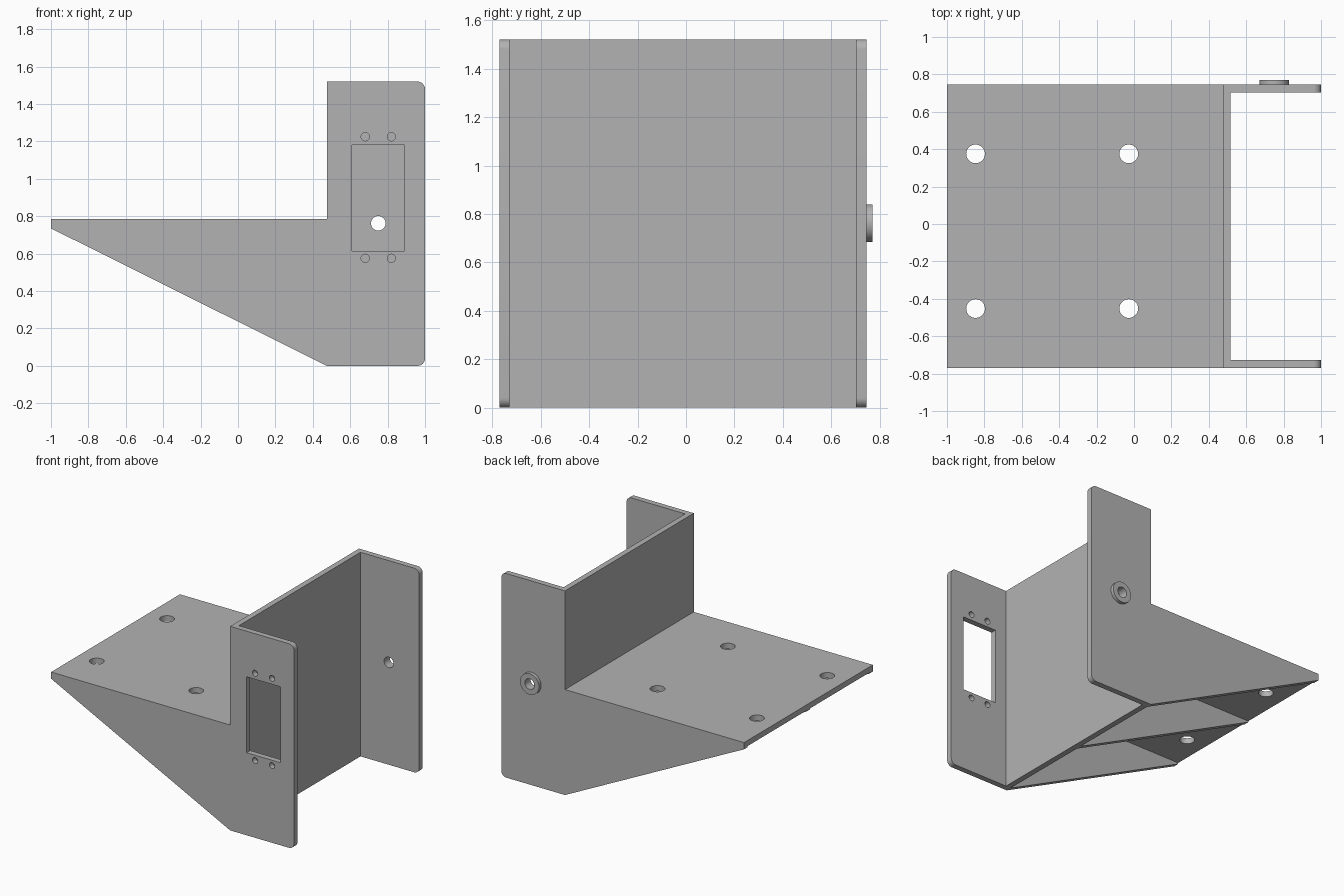
import bpy, bmesh, math
from mathutils import Matrix

cube = bpy.data.objects.get("Cube")
if cube:
    bpy.data.objects.remove(cube, do_unlink=True)

GREY = (0.45, 0.45, 0.45, 1.0)
mat = bpy.data.materials.new("plain grey")
mat.use_nodes = True
mat.diffuse_color = GREY
mat.node_tree.nodes["Principled BSDF"].inputs["Base Color"].default_value = GREY

# Main dimensions
T = 0.042                        # sheet thickness
FRONT, BACK = -0.77, 0.745       # outer faces of the side plates
TIP, WALL, END = -1.0, 0.475, 1.0
SHELF, TOP, TIP_Z = 0.785, 1.52, 0.735
MID = (FRONT + BACK) / 2


def add_object(name, bm):
    bmesh.ops.recalc_face_normals(bm, faces=bm.faces)
    mesh = bpy.data.meshes.new(name)
    bm.to_mesh(mesh)
    bm.free()
    mesh.materials.append(mat)
    obj = bpy.data.objects.new(name, mesh)
    bpy.context.collection.objects.link(obj)
    return obj


def prism(name, outline, y0, y1):
    """Extrude an x-z outline from y0 to y1."""
    bm = bmesh.new()
    face = bm.faces.new([bm.verts.new((x, y0, z)) for x, z in outline])
    out = bmesh.ops.extrude_face_region(bm, geom=[face])
    moved = [v for v in out["geom"] if isinstance(v, bmesh.types.BMVert)]
    bmesh.ops.translate(bm, verts=moved, vec=(0, y1 - y0, 0))
    return add_object(name, bm)


def box(name, x0, x1, y0, y1, z0, z1):
    return prism(name, [(x0, z0), (x1, z0), (x1, z1), (x0, z1)], y0, y1)


def cylinder(name, center, radius, depth, axis):
    bm = bmesh.new()
    bmesh.ops.create_cone(bm, cap_ends=True, segments=40, radius1=radius,
                          radius2=radius, depth=depth)
    turn = Matrix.Rotation(math.pi / 2, 4, "X") if axis == "Y" else Matrix()
    bm.transform(Matrix.Translation(center) @ turn)
    return add_object(name, bm)


def cut(obj, cutters):
    """Subtract the cutters, bake the result and remove the cutters."""
    for c in cutters:
        c.hide_render = True
        m = obj.modifiers.new("cut", "BOOLEAN")
        m.operation, m.solver, m.object = "DIFFERENCE", "EXACT", c
    graph = bpy.context.evaluated_depsgraph_get()
    mesh = bpy.data.meshes.new_from_object(obj.evaluated_get(graph))
    obj.modifiers.clear()
    obj.data = mesh
    for c in cutters:
        bpy.data.objects.remove(c, do_unlink=True)


def corner(cx, cz, start, r=0.04, steps=8):
    """Quarter-round corner points, starting at an angle in degrees."""
    return [(cx + r * math.cos(a), cz + r * math.sin(a)) for a in
            (math.radians(start + 90 * i / steps) for i in range(steps + 1))]


# Side plates: tapered gusset joined to a tall flange with rounded outer corners
plate = ([(TIP, SHELF), (TIP, TIP_Z), (WALL, 0)]
         + corner(END - 0.04, 0.04, -90) + corner(END - 0.04, TOP - 0.04, 0)
         + [(WALL, TOP), (WALL, SHELF)])
front_plate = prism("front_side_plate", plate, FRONT, FRONT + T)
back_plate = prism("back_side_plate", plate, BACK - T, BACK)

# Rectangular window and four screw holes in the front plate
cutters = [box("window_cutter", 0.61, 0.89, FRONT - 0.1, FRONT + 0.1, 0.615, 1.18)]
for x in (0.68, 0.82):
    for z in (0.575, 1.225):
        cutters.append(cylinder("screw_cutter", (x, FRONT, z), 0.022, 0.2, "Y"))
cut(front_plate, cutters)

# Pivot hole through the back plate and its raised collar
PX, PZ = 0.75, 0.762
cut(back_plate, [cylinder("pivot_cutter", (PX, BACK, PZ), 0.039, 0.2, "Y")])
collar = cylinder("pivot_collar", (PX, BACK + 0.0125, PZ), 0.078, 0.025, "Y")
cut(collar, [cylinder("pivot_cutter", (PX, BACK, PZ), 0.039, 0.2, "Y")])

# Upright wall between the plates
wall = box("upright_wall", WALL, WALL + T, FRONT + T, BACK - T, 0, TOP)

# Shelf with four mounting holes
shelf = box("shelf", TIP, WALL, FRONT + T, BACK - T, SHELF - T, SHELF)
cut(shelf, [cylinder("mount_cutter", (x, y, SHELF), 0.05, 0.3, "Z")
            for x in (-0.847, -0.028) for y in (-0.452, 0.375)])

# Centre rib under the shelf
rib = prism("centre_rib", [(TIP, SHELF - T), (TIP, TIP_Z), (WALL, 0), (WALL, SHELF - T)],
            MID - T / 2, MID + T / 2)

# Smooth the round edges, keep the rest sharp
bpy.ops.object.select_all(action="DESELECT")
for obj in (front_plate, back_plate, collar, wall, shelf, rib):
    obj.select_set(True)
    bpy.context.view_layer.objects.active = obj
bpy.ops.object.shade_smooth_by_angle(angle=math.radians(30))
